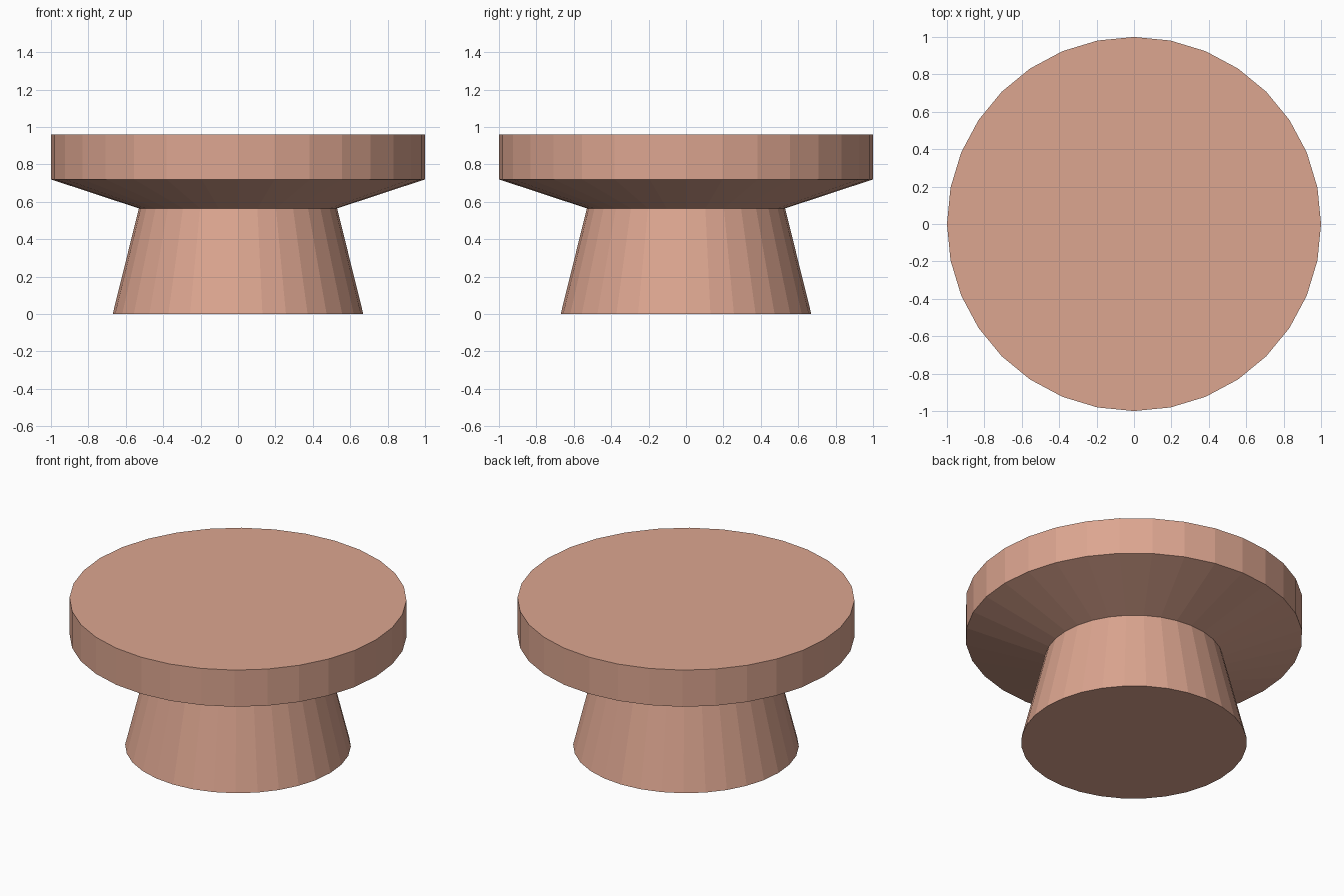
import bpy
import bmesh
from math import cos, sin, tau

SIDES = 32

cube = bpy.data.objects.get("Cube")
if cube:
    bpy.data.objects.remove(cube, do_unlink=True)

# Single warm clay colour
clay = bpy.data.materials.new("warm_clay")
clay.use_nodes = True
colour = (0.72, 0.38, 0.28, 1.0)
clay.diffuse_color = colour
clay.node_tree.nodes["Principled BSDF"].inputs["Base Color"].default_value = colour

# Knob outline as (radius, height): foot, neck, underside rim, top rim
profile = [(0.67, 0.0), (0.53, 0.565), (1.0, 0.72), (1.0, 0.96)]

bm = bmesh.new()
rings = [
    [bm.verts.new((r * cos(tau * i / SIDES), r * sin(tau * i / SIDES), z))
     for i in range(SIDES)]
    for r, z in profile
]

# Flat side faces between neighbouring rings
for lower, upper in zip(rings, rings[1:]):
    for i in range(SIDES):
        j = (i + 1) % SIDES
        bm.faces.new((lower[i], lower[j], upper[j], upper[i]))

# Closed bottom and top
bm.faces.new(rings[0][::-1])
bm.faces.new(rings[-1])

mesh = bpy.data.meshes.new("round_knob")
bm.to_mesh(mesh)
bm.free()
mesh.materials.append(clay)
knob = bpy.data.objects.new("round_knob", mesh)
bpy.context.collection.objects.link(knob)
